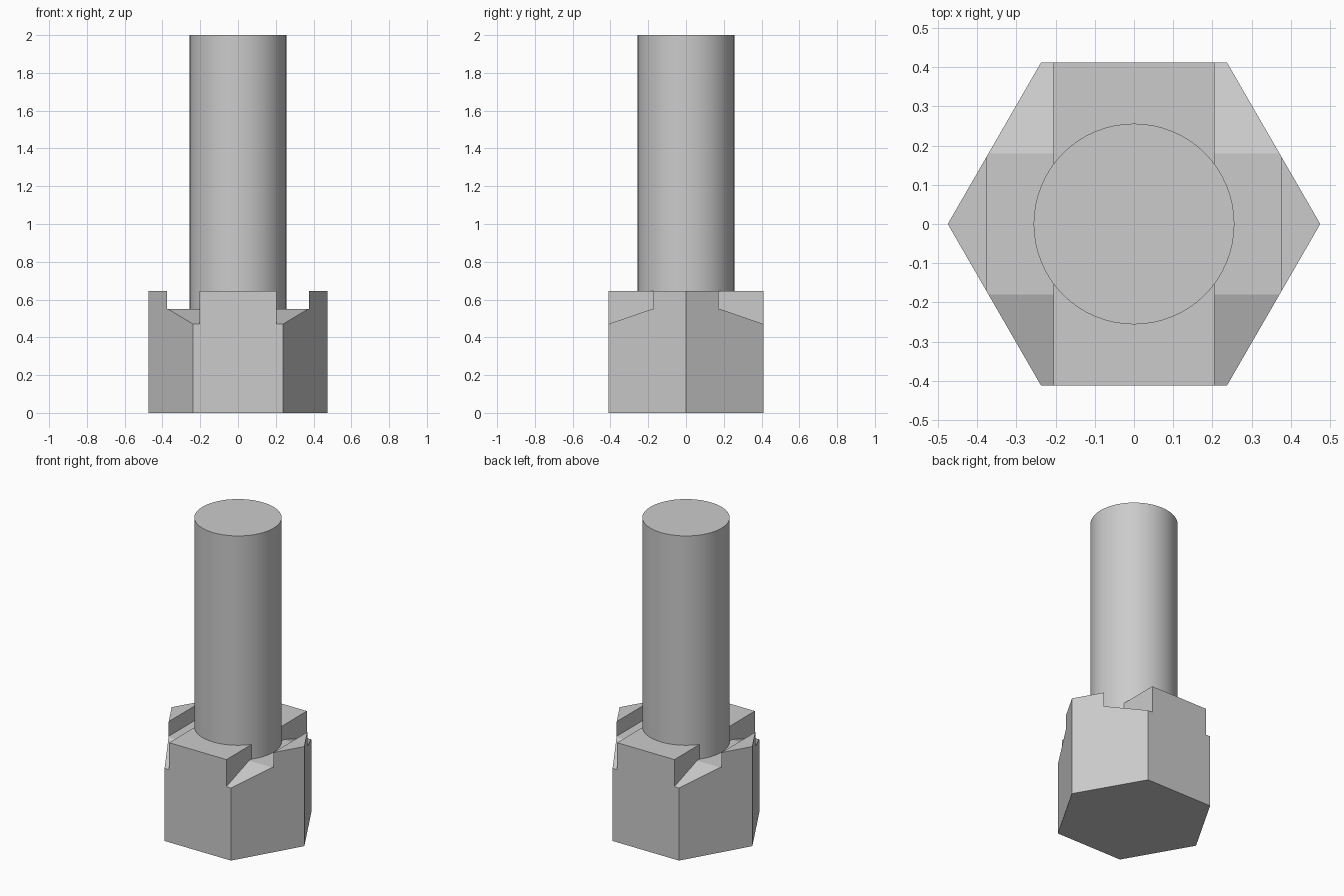
import bpy
import bmesh
import math

old = bpy.data.objects.get("Cube")
if old:
    bpy.data.objects.remove(old, do_unlink=True)

HEX_R, HEAD_TOP = 0.475, 0.645
SHANK_R, TOP = 0.256, 2.0
SLOT_IN, SLOT_OUT = 0.205, 0.375

steel = bpy.data.materials.new("plain grey steel")
steel.use_nodes = True
grey = (0.6, 0.6, 0.6, 1)
steel.diffuse_color = grey
steel.node_tree.nodes["Principled BSDF"].inputs["Base Color"].default_value = grey


def extrude(name, outline, offset):
    """Extrude a closed outline of 3D points along the offset."""
    bm = bmesh.new()
    face = bm.faces.new([bm.verts.new(p) for p in outline])
    new = bmesh.ops.extrude_face_region(bm, geom=[face])["geom"]
    bmesh.ops.translate(bm, vec=offset, verts=[g for g in new if isinstance(g, bmesh.types.BMVert)])
    bmesh.ops.recalc_face_normals(bm, faces=bm.faces)
    mesh = bpy.data.meshes.new(name)
    bm.to_mesh(mesh)
    bm.free()
    mesh.materials.append(steel)
    obj = bpy.data.objects.new(name, mesh)
    bpy.context.collection.objects.link(obj)
    return obj


def ring(radius, sides, z):
    angles = [math.tau * i / sides for i in range(sides)]
    return [(radius * math.cos(a), radius * math.sin(a), z) for a in angles]


# Hexagonal head
head = extrude("hex_head", ring(HEX_R, 6, 0), (0, 0, HEAD_TOP))

# Two slots through the head: level floor in the middle, sloping down to each end
slot = [(-0.6, 0.405), (-0.18, 0.55), (0.18, 0.55), (0.6, 0.405), (0.6, 0.8), (-0.6, 0.8)]
bpy.context.view_layer.objects.active = head
for name, start in (("left_slot_cutter", SLOT_IN), ("right_slot_cutter", -SLOT_OUT)):
    cutter = extrude(name, [(start, y, z) for y, z in slot], (SLOT_OUT - SLOT_IN, 0, 0))
    cutter.hide_render = True
    cut = head.modifiers.new("slot", 'BOOLEAN')
    cut.operation = 'DIFFERENCE'
    cut.solver = 'EXACT'
    cut.object = cutter
    bpy.ops.object.modifier_apply(modifier=cut.name)
    bpy.data.objects.remove(cutter, do_unlink=True)

# Round shank, seated inside the head
shank = extrude("shank", ring(SHANK_R, 64, 0.3), (0, 0, TOP - 0.3))
bpy.ops.object.select_all(action='DESELECT')
shank.select_set(True)
bpy.context.view_layer.objects.active = shank
bpy.ops.object.shade_smooth_by_angle(angle=math.radians(30))
